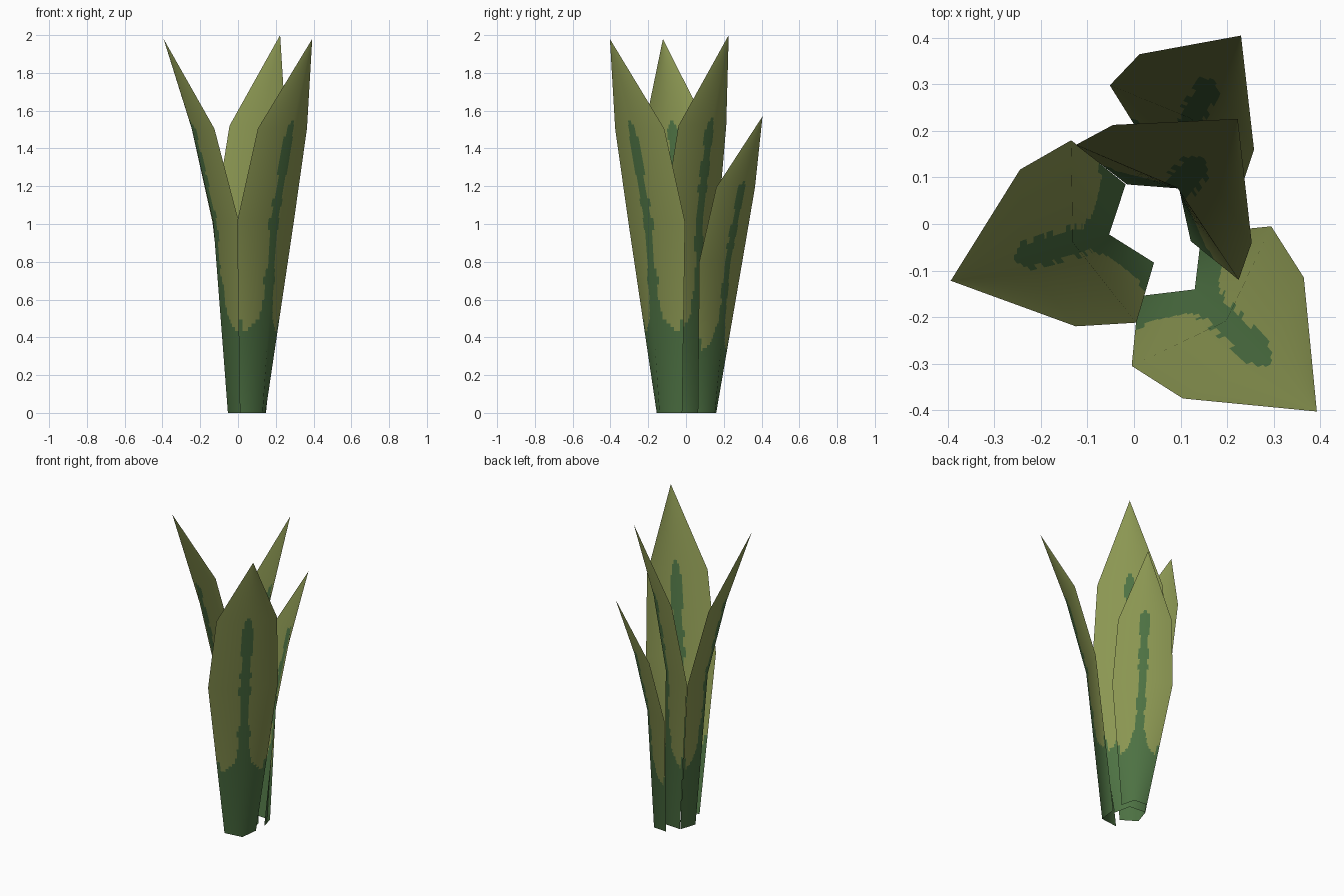
import bpy, math
from mathutils import Vector

if "Cube" in bpy.data.objects:
    bpy.data.objects.remove(bpy.data.objects["Cube"])


def material(name, rgb):
    m = bpy.data.materials.new(name)
    m.diffuse_color = (*rgb, 1)
    m.use_nodes = True
    m.node_tree.nodes["Principled BSDF"].inputs["Base Color"].default_value = m.diffuse_color
    return m


OLIVE = material("olive green", (0.26, 0.31, 0.085))
DARK = material("dark green", (0.076, 0.17, 0.057))

COLS, ROWS = 32, 96
FRACS = (0.0, 0.51, 0.76, 1.0)      # height fractions of the outline stations


def dark_patch(s, t, phase):
    """Dark base plus a ragged stripe up the midrib; s is -1..1, t is 0..1."""
    if t > 0.78:
        return False
    wobble = 0.025 * math.sin(38 * t + phase) + 0.02 * math.sin(90 * t + 2 * phase)
    width = 0.17 + 0.03 * math.sin(9 * t) + wobble
    width += 0.9 * math.exp(-(t - 0.2) / 0.035) if t > 0.2 else 2
    width *= min(1, math.sqrt(max(0, (0.78 - t) / 0.03)))
    return abs(s) < width or (abs(s) > 0.88 and t < 0.25)


def leaf(name, height, bulge, lefts, rights, tip, phase):
    """Sheet folded along its midrib, widest halfway, ending in a point."""
    left = [Vector(p) for p in lefts] + [Vector(tip)]
    right = [Vector(p) for p in rights] + [Vector(tip)]
    bulges = (bulge, bulge, bulge * 0.9, 0)
    d = (right[1] - left[1]).normalized()
    axis = Vector((d.y, -d.x))
    lean = (Vector(tip) - (left[0] + right[0]) / 2).dot(axis) / height
    verts, normals, faces, mats = [], [], [], []

    def station(t):
        k = 0 if t < FRACS[1] else 1 if t < FRACS[2] else 2
        f = (t - FRACS[k]) / (FRACS[k + 1] - FRACS[k])
        return left[k].lerp(left[k + 1], f), right[k].lerp(right[k + 1], f), \
            bulges[k] * (1 - f) + bulges[k + 1] * f

    for i in range(ROWS):
        t = i / ROWS
        l, r, b = station(t)
        half = (r - l).length / 2
        for j in range(COLS + 1):
            s = 2 * j / COLS - 1
            p = l.lerp(r, j / COLS) + axis * b * (1 - abs(s))
            verts.append((p.x, p.y, t * height))
            n = axis + d * s * b / half          # soft shading across the fold
            normals.append(Vector((n.x, n.y, -lean)).normalized())
    verts.append((*tip, height))
    normals.append(Vector((axis.x, axis.y, -lean)).normalized())

    w = COLS + 1
    for i in range(ROWS):
        for j in range(COLS):
            a = i * w + j
            if i < ROWS - 1:
                faces.append((a, a + 1, a + w + 1, a + w))
            else:
                faces.append((a, a + 1, ROWS * w))
            mats.append(int(dark_patch(2 * (j + 0.5) / COLS - 1, (i + 0.5) / ROWS, phase)))

    me = bpy.data.meshes.new(name)
    me.from_pydata(verts, [], faces)
    me.materials.append(OLIVE)
    me.materials.append(DARK)
    for p, m in zip(me.polygons, mats):
        p.material_index = m
        p.use_smooth = True
    me.normals_split_custom_set_from_vertices(normals)
    bpy.context.collection.objects.link(bpy.data.objects.new(name, me))


# Outline stations: base, widest, shoulder on each side, then the tip
leaf("front_right_leaf", 1.98, 0.075,
     [(0.01, -0.155), (-0.005, -0.305), (0.105, -0.375)],
     [(0.145, -0.02), (0.295, -0.005), (0.365, -0.115)], (0.393, -0.403), 0.4)
leaf("left_leaf", 1.98, 0.07,
     [(-0.018, 0.085), (-0.135, 0.18), (-0.245, 0.117)],
     [(0.043, -0.083), (0.005, -0.212), (-0.125, -0.22)], (-0.394, -0.122), 1.7)
leaf("tall_back_leaf", 2.0, 0.068,
     [(0.122, -0.037), (0.225, -0.12), (0.253, -0.04)],
     [(-0.015, 0.085), (-0.125, 0.17), (-0.045, 0.213)], (0.223, 0.226), 2.9)
leaf("short_back_leaf", 1.57, 0.055,
     [(0.148, 0.062), (0.228, 0.07), (0.258, 0.16)],
     [(0.034, 0.16), (-0.052, 0.298), (0.012, 0.365)], (0.23, 0.405), 4.2)
